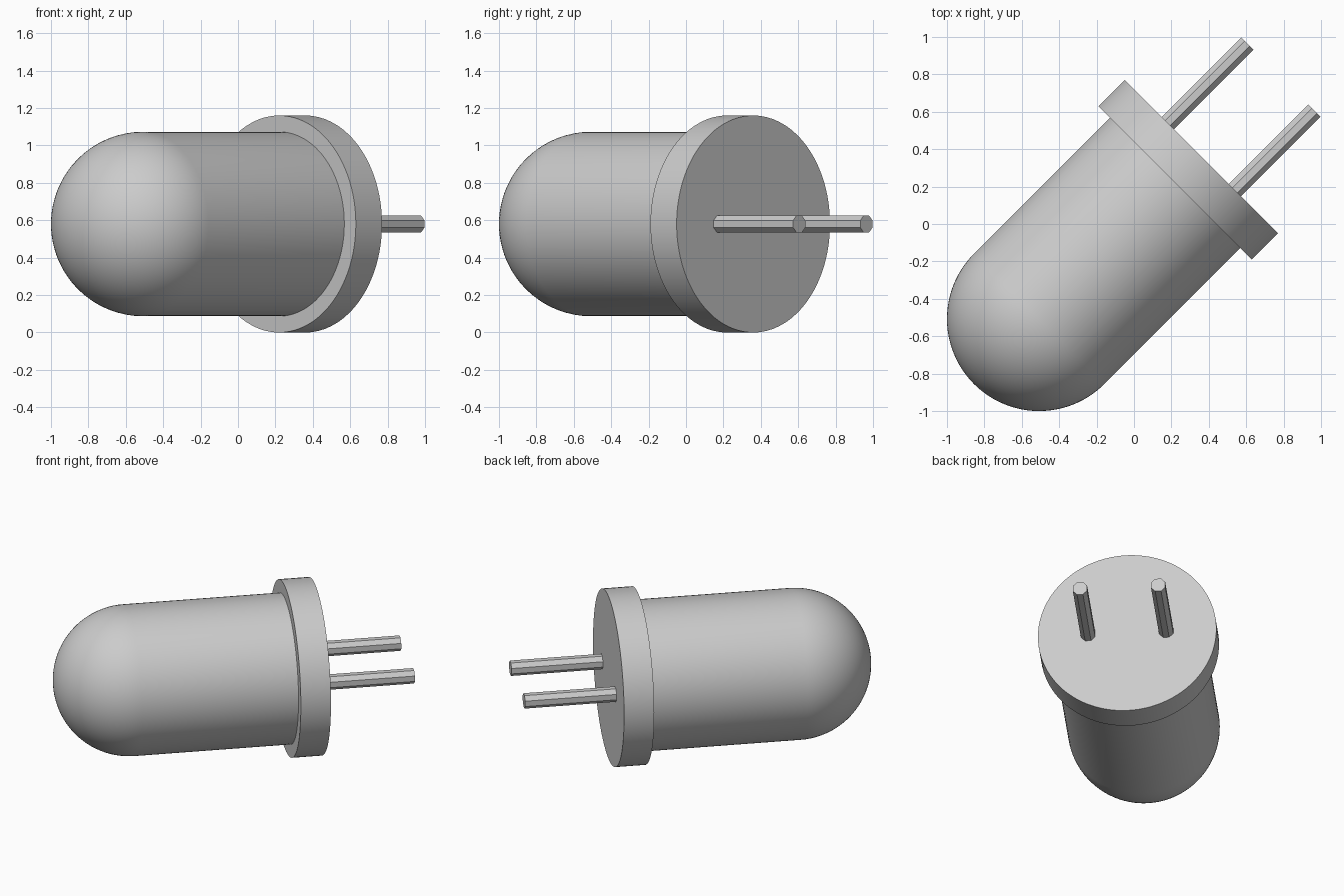
import bpy, bmesh, math
from mathutils import Matrix, Vector

cube = bpy.data.objects.get("Cube")
if cube:
    bpy.data.objects.remove(cube, do_unlink=True)

grey = bpy.data.materials.new("plain grey")
grey.use_nodes = True
COLOUR = (0.6, 0.6, 0.6, 1)
grey.diffuse_color = COLOUR
grey.node_tree.nodes["Principled BSDF"].inputs["Base Color"].default_value = COLOUR

# Local z becomes the long axis, pointing diagonally to +x +y; local x stays level
axis = Vector((1, 1, 0)).normalized()
side = Vector((1, -1, 0)).normalized()
FRAME = Matrix.Translation((0, 0, 0.58)) @ Matrix((side, axis.cross(side), axis)).transposed().to_4x4()


def lathe(name, profile, steps, offset=0.0, turn=0.0, smooth_angle=30):
    """Spin a (radius, height) profile around the long axis."""
    bm = bmesh.new()
    rot = Matrix.Rotation(turn, 3, 'Z')
    verts = [bm.verts.new(rot @ Vector((r, 0, h))) for r, h in profile]
    edges = [bm.edges.new(pair) for pair in zip(verts, verts[1:])]
    bmesh.ops.spin(bm, geom=verts + edges, cent=(0, 0, 0), axis=(0, 0, 1),
                   angle=math.tau, steps=steps, use_duplicate=False)
    bmesh.ops.remove_doubles(bm, verts=bm.verts, dist=0.0001)
    bmesh.ops.recalc_face_normals(bm, faces=bm.faces)
    bmesh.ops.translate(bm, verts=bm.verts, vec=(offset, 0, 0))
    bm.transform(FRAME)
    mesh = bpy.data.meshes.new(name)
    bm.to_mesh(mesh)
    bm.free()
    mesh.materials.append(grey)
    obj = bpy.data.objects.new(name, mesh)
    bpy.context.collection.objects.link(obj)
    bpy.ops.object.select_all(action='DESELECT')
    obj.select_set(True)
    bpy.context.view_layer.objects.active = obj
    bpy.ops.object.shade_smooth_by_angle(angle=math.radians(smooth_angle))
    return obj


# Bulb: round dome running straight into a cylinder
R, DOME, RIM, BASE, END = 0.493, -0.717, 0.311, 0.509, 1.11
N = 24
dome = [(R * math.sin(a), DOME - R * math.cos(a))
        for a in (i * math.pi / 2 / N for i in range(N + 1))]
lathe("bulb", dome + [(R, RIM + 0.02), (0, RIM + 0.02)], 96)

# Flange: wide disc behind the bulb
lathe("flange", [(0, RIM), (0.58, RIM), (0.58, BASE), (0, BASE)], 96)

# Leads: two thin faceted pins
for name, x in (("left_lead", 0.254), ("right_lead", -0.254)):
    lathe(name, [(0, BASE - 0.02), (0.05, BASE - 0.02), (0.05, END), (0, END)],
          8, x, math.pi / 8, smooth_angle=20)
